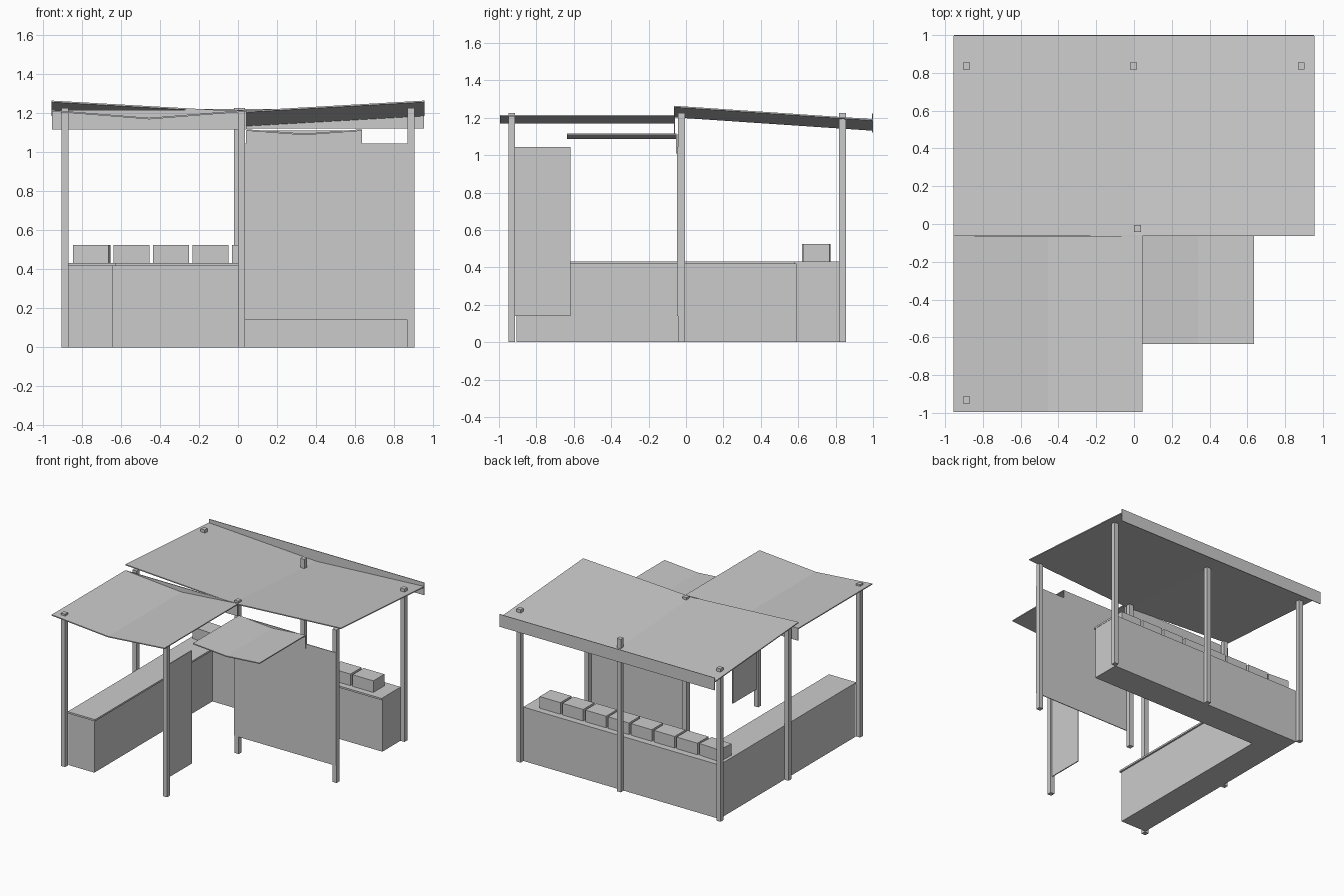
import bpy, bmesh, math

if "Cube" in bpy.data.objects:
    bpy.data.objects.remove(bpy.data.objects["Cube"])

grey = bpy.data.materials.new("light_grey")
grey.diffuse_color = (0.6, 0.6, 0.6, 1)
grey.use_nodes = True
grey.node_tree.nodes["Principled BSDF"].inputs["Base Color"].default_value = grey.diffuse_color


def finish(name, bm):
    bmesh.ops.recalc_face_normals(bm, faces=bm.faces)
    me = bpy.data.meshes.new(name)
    bm.to_mesh(me)
    bm.free()
    me.materials.append(grey)
    ob = bpy.data.objects.new(name, me)
    bpy.context.collection.objects.link(ob)
    return ob


def box(name, x0, x1, y0, y1, z0, z1, turn=0):
    bm = bmesh.new()
    bmesh.ops.create_cube(bm, size=1)
    bmesh.ops.scale(bm, vec=(x1 - x0, y1 - y0, z1 - z0), verts=bm.verts)
    ob = finish(name, bm)
    ob.location = ((x0 + x1) / 2, (y0 + y1) / 2, (z0 + z1) / 2)
    ob.rotation_euler.z = math.radians(turn)
    return ob


def extrude_outline(name, pts, z0, z1):
    bm = bmesh.new()
    f = bm.faces.new([bm.verts.new((x, y, z0)) for x, y in pts])
    top = bmesh.ops.extrude_face_region(bm, geom=[f])["geom"]
    bmesh.ops.translate(bm, vec=(0, 0, z1 - z0),
                        verts=[v for v in top if isinstance(v, bmesh.types.BMVert)])
    return finish(name, bm)


def valley_roof(name, x0, x1, y0, y1, z_edge, dip, back_drop=0, t=0.008):
    """Thin V-shaped sheet with its valley running front to back."""
    xm = (x0 + x1) / 2
    prof = [(x0, z_edge), (xm, z_edge - dip), (x1, z_edge),
            (x1, z_edge - t), (xm, z_edge - dip - t), (x0, z_edge - t)]
    bm = bmesh.new()
    a = [bm.verts.new((x, y0, z)) for x, z in prof]
    b = [bm.verts.new((x, y1, z - back_drop)) for x, z in prof]
    for i in range(6):
        j = (i + 1) % 6
        bm.faces.new((a[i], a[j], b[j], b[i]))
    for r in (a, b):
        bm.faces.new((r[0], r[1], r[4], r[5]))
        bm.faces.new((r[1], r[2], r[3], r[4]))
    return finish(name, bm)


# Posts on a 3 x 3 grid without the front right one
posts = [("back_left", -0.887, 0.837), ("back_middle", -0.003, 0.837),
         ("back_right", 0.885, 0.837), ("middle_left", -0.887, -0.024),
         ("centre", 0.018, -0.024), ("middle_right", 0.885, -0.024),
         ("front_left", -0.887, -0.931), ("front_middle", 0.018, -0.931)]
for n, x, y in posts:
    top = 1.211 if n == "front_middle" else 1.225
    box(n + "_post", x - 0.018, x + 0.018, y - 0.018, y + 0.018, 0, top)

# L-shaped counter and its slab
extrude_outline("counter_body", [(-0.869, -0.905), (-0.64, -0.905), (-0.64, 0.59),
                                 (0.867, 0.59), (0.867, 0.819), (-0.869, 0.819)], 0, 0.418)
extrude_outline("counter_top", [(-0.869, -0.915), (-0.627, -0.915), (-0.627, 0.577),
                                (0.869, 0.577), (0.869, 0.819), (-0.869, 0.819)], 0.418, 0.432)

# Boxes on the back counter, the corner one slightly turned
for i in range(8):
    x = -0.749 + 0.2025 * i
    box(f"counter_box_{i + 1}", x - 0.092, x + 0.092, 0.627, 0.767, 0.432, 0.525,
        -4 if i == 0 else 0)

# Roofs and awning
valley_roof("main_roof", -0.955, 0.955, -0.063, 0.995, 1.264, 0.054, 0.071)
valley_roof("front_roof", -0.955, 0.045, -0.995, -0.063, 1.216, 0.04)
valley_roof("small_awning", 0.045, 0.635, -0.635, -0.05, 1.117, 0.022)

# Fascia boards
box("main_fascia", -0.953, 0.953, 0.995, 1.0, 1.122, 1.222)
box("front_fascia", -0.953, 0.043, -0.065, -0.059, 1.115, 1.215)
box("awning_fascia", 0.04, 0.635, -0.053, -0.046, 1.01, 1.112)

# Hanging panels
box("back_panel", 0.0, 0.903, -0.048, -0.042, 0.14, 1.045)
box("side_panel", 0.014, 0.022, -0.915, -0.617, 0.14, 1.045)
